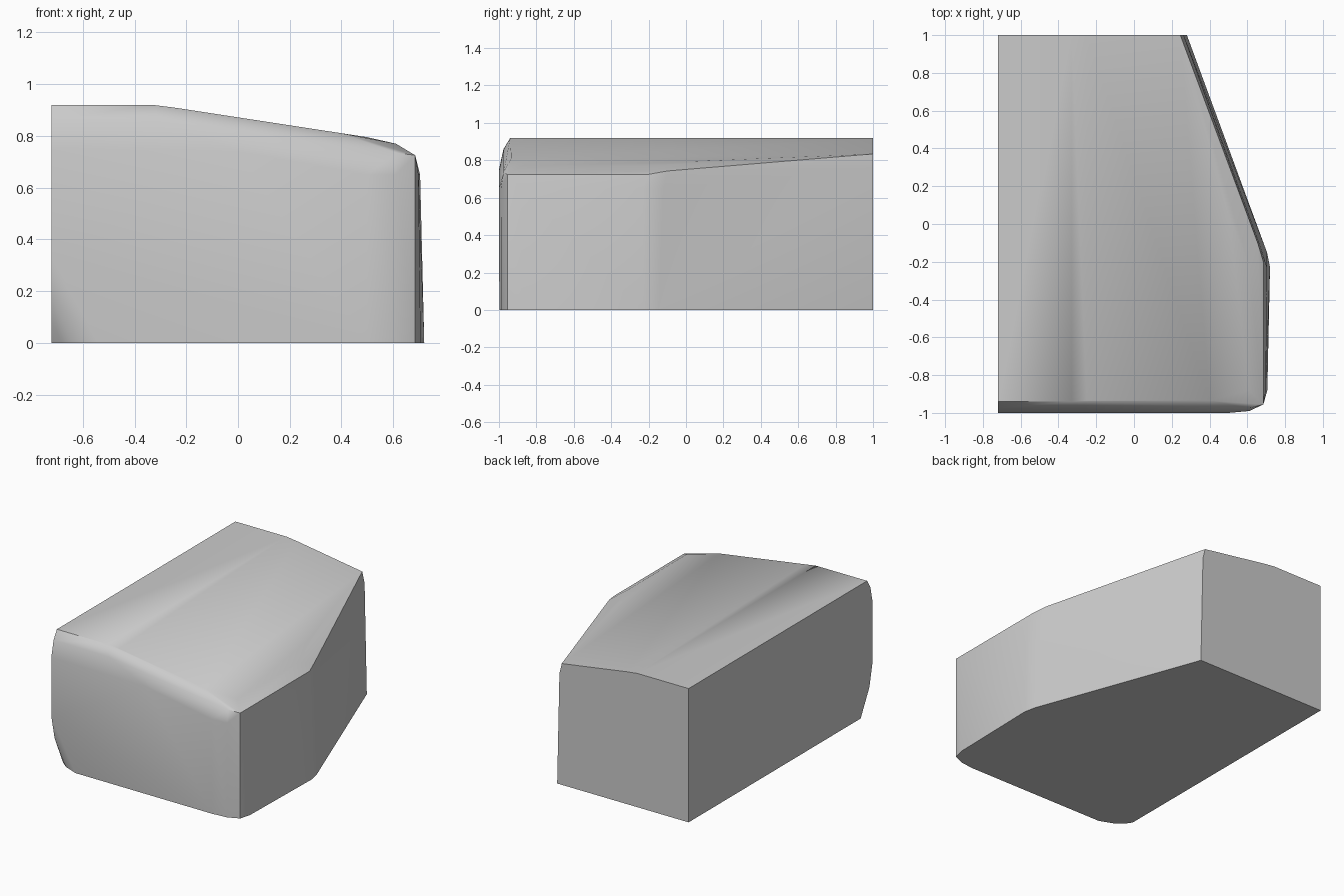
import bpy, bmesh

if "Cube" in bpy.data.objects:
    bpy.data.objects.remove(bpy.data.objects["Cube"])

# Crown of the roof as a cross-section in x / z
CROWN = [(-0.72, 0.92), (-0.33, 0.92), (-0.25, 0.91), (0.5, 0.795),
         (0.61, 0.77), (0.69, 0.722), (0.75, 0.68)]


def roof(x):
    for (x0, z0), (x1, z1) in zip(CROWN, CROWN[1:]):
        if x <= x1:
            return z0 + (z1 - z0) * (x - x0) / (x1 - x0)
    return CROWN[-1][1]


# Plan outlines from back right, round the front, to the flat left side
FLOOR = [(0.28, 1), (0.68, -0.09), (0.704, -0.15), (0.72, -0.23), (0.706, -0.88),
         (0.685, -0.955), (0.61, -0.988), (0.5, -0.998), (-0.54, -0.995)]
SHOULDER = [(0.263, 1, 0.76), (0.67, -0.12, 0.65), (0.704, -0.23, 0.65),
            (0.698, -0.88, 0.65), (0.685, -0.955, 0.65), (0.61, -0.99, 0.65),
            (0.5, -1, 0.65), (0.0, -1, 0.74), (-0.72, -1, 0.75)]
RIM = [(0.245, 1), (0.655, -0.1), (0.685, -0.2), (0.685, -0.955)]
ROOF = [(0.2, 1), (0.5, 0.05), (0.61, -0.22), (0.61, -0.88), (0.4, -0.935),
        (-0.25, -0.935), (-0.33, -0.94), (-0.72, -0.94)]

points = [(x, y, 0) for x, y in FLOOR] + SHOULDER
points += [(x, y, roof(x)) for x, y in RIM + ROOF]

# Rounded front lip following the crown
points += [(x, -0.976, roof(x) - 0.06) for x in (-0.72, -0.3, 0.4)]
points += [(0.61, -0.975, 0.735)]

# Flat back
points += [(x, 1, roof(x)) for x in (-0.72, -0.33, -0.25)] + [(-0.72, 1, 0)]

# Worn lower front left corner
points += [(-0.72, -0.997, 0.33), (-0.72, -0.965, 0.18), (-0.72, -0.87, 0),
           (-0.69, -0.915, 0), (-0.64, -0.955, 0)]

bm = bmesh.new()
for p in points:
    bm.verts.new(p)
hull = bmesh.ops.convex_hull(bm, input=bm.verts)
loose = [v for v in bm.verts if not v.link_faces]
bmesh.ops.delete(bm, geom=loose, context='VERTS')
bmesh.ops.dissolve_limit(bm, angle_limit=0.01, verts=bm.verts, edges=bm.edges)
bmesh.ops.recalc_face_normals(bm, faces=bm.faces)

mesh = bpy.data.meshes.new("rounded_block")
bm.to_mesh(mesh)
bm.free()
block = bpy.data.objects.new("rounded_block", mesh)
bpy.context.collection.objects.link(block)
bpy.context.view_layer.objects.active = block
block.select_set(True)
bpy.ops.object.shade_smooth_by_angle(angle=0.5)
